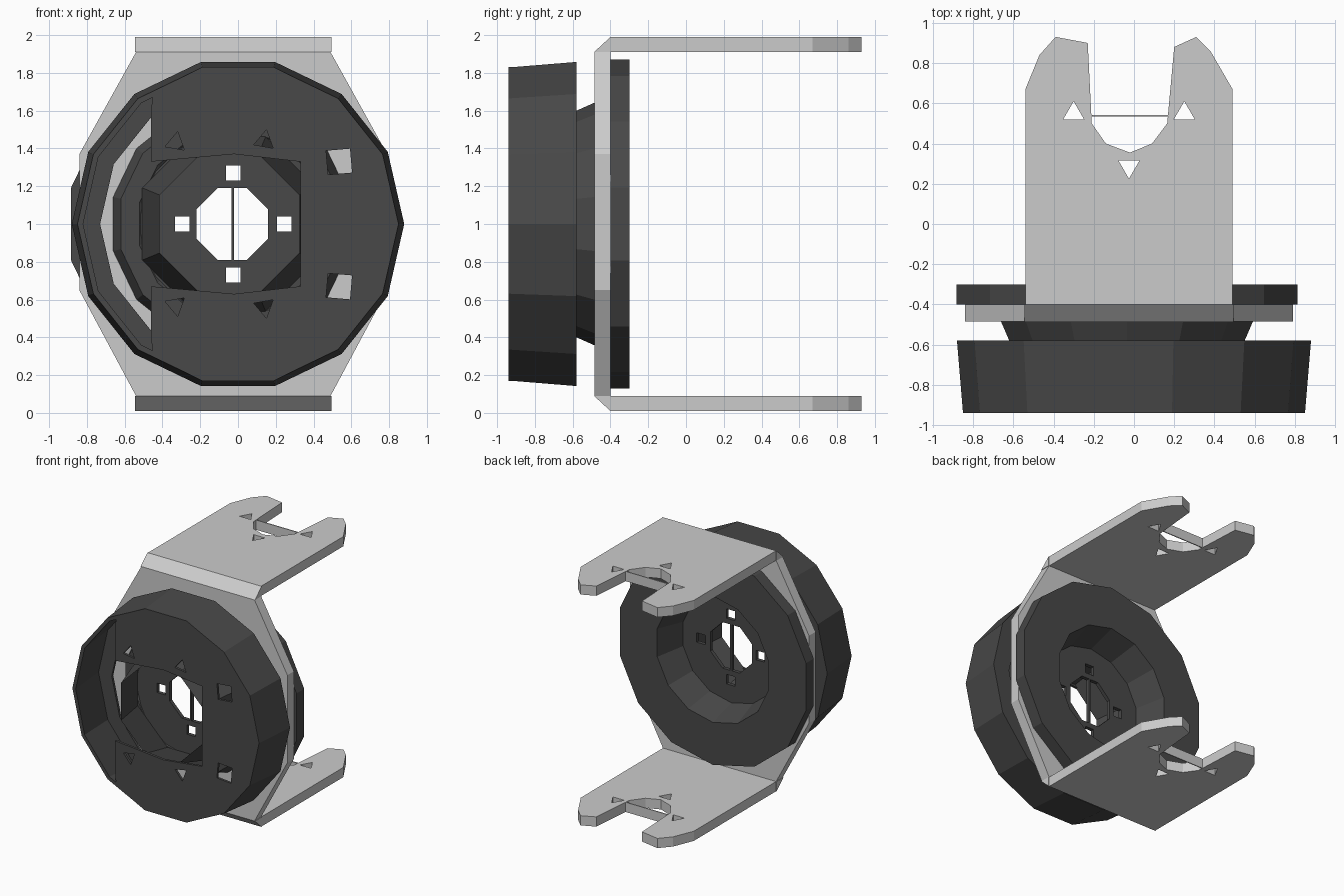
import bpy, bmesh
from math import sin, cos, pi, radians
from mathutils import Matrix

if "Cube" in bpy.data.objects:
    bpy.data.objects.remove(bpy.data.objects["Cube"])

dark = bpy.data.materials.new("dark_grey")
dark.diffuse_color = (0.065, 0.065, 0.065, 1)
dark.use_nodes = True
dark.node_tree.nodes["Principled BSDF"].inputs["Base Color"].default_value = dark.diffuse_color


def lathe(name, profile, sides, cx, mat=None, phase=0.0, closed=True):
    """Revolve (radius, y) points about a y-parallel axis at x=cx, z=1."""
    bm = bmesh.new()
    rings = []
    for r, y in profile:
        rings.append([bm.verts.new((cx + r * cos(2 * pi * (i + phase) / sides), y,
                                    1 + r * sin(2 * pi * (i + phase) / sides)))
                      for i in range(sides)])
    n = len(rings)
    for k in range(n if closed else n - 1):
        a, b = rings[k], rings[(k + 1) % n]
        for i in range(sides):
            j = (i + 1) % sides
            bm.faces.new((a[i], a[j], b[j], b[i]))
    bmesh.ops.recalc_face_normals(bm, faces=bm.faces[:])
    me = bpy.data.meshes.new(name)
    bm.to_mesh(me)
    bm.free()
    ob = bpy.data.objects.new(name, me)
    bpy.context.collection.objects.link(ob)
    if mat:
        me.materials.append(mat)
    return ob


def plate(name, loops, thick, matrix, mat=None):
    """Flat sheet from an outline and hole loops, extruded evenly both ways."""
    cu = bpy.data.curves.new(name, 'CURVE')
    cu.dimensions = '2D'
    cu.fill_mode = 'BOTH'
    cu.extrude = thick / 2
    for pts in loops:
        sp = cu.splines.new('POLY')
        sp.points.add(len(pts) - 1)
        for p, (x, y) in zip(sp.points, pts):
            p.co = (x, y, 0, 1)
        sp.use_cyclic_u = True
    ob = bpy.data.objects.new(name, cu)
    bpy.context.collection.objects.link(ob)
    ob.matrix_world = matrix
    if mat:
        cu.materials.append(mat)
    bpy.ops.object.select_all(action='DESELECT')
    ob.select_set(True)
    bpy.context.view_layer.objects.active = ob
    bpy.ops.object.convert(target='MESH')
    bpy.ops.object.shade_flat()
    return bpy.context.object


def ngon(x, y, r, n, turn=0.0):
    return [(x + r * cos(2 * pi * i / n + turn), y + r * sin(2 * pi * i / n + turn))
            for i in range(n)]


def box(name, lo, hi, mat=None):
    bm = bmesh.new()
    bmesh.ops.create_cube(bm, size=1)
    for v in bm.verts:
        v.co = [(l + h) / 2 + c * (h - l) for c, l, h in zip(v.co, lo, hi)]
    me = bpy.data.meshes.new(name)
    bm.to_mesh(me)
    bm.free()
    ob = bpy.data.objects.new(name, me)
    bpy.context.collection.objects.link(ob)
    if mat:
        me.materials.append(mat)


def upright(y):
    """Sheet standing in the xz plane at depth y."""
    return Matrix.Translation((0, y, 0)) @ Matrix.Rotation(radians(90), 4, 'X')


# bracket: forked arms at top and bottom, each with a chamfered front edge
arm = [(-0.54, -0.40), (0.49, -0.40), (0.49, 0.67), (0.38, 0.86), (0.31, 0.93),
       (0.2, 0.88), (0.165, 0.5), (0.09, 0.40), (-0.02, 0.355), (-0.14, 0.40),
       (-0.21, 0.50), (-0.23, 0.90), (-0.39, 0.93), (-0.47, 0.84), (-0.54, 0.67)]
arm_holes = [ngon(x, y, 0.06, 3, pi / 2) for x, y in ((-0.3, 0.55), (0.25, 0.55))]
arm_holes.append(ngon(-0.025, 0.285, 0.06, 3, -pi / 2))
across_x = Matrix(((0, 0, 1, -0.025), (1, 0, 0, 0), (0, 1, 0, 0), (0, 0, 0, 1)))
for side, z, z_in, z_out in (("upper", 1.95, 1.91, 1.99), ("lower", 0.05, 0.09, 0.01)):
    plate(side + "_arm", [arm] + arm_holes, 0.08, Matrix.Translation((0, 0, z)))
    plate(side + "_bend", [[(-0.487, z_in), (-0.40, z_out), (-0.40, z_in)]], 1.04, across_x)
    box(side + "_fork_strip", (-0.21, 0.535, z - 0.04), (0.17, 0.543, z + 0.04))

# bracket: octagonal back plate with a round opening
back = [(-0.54, 0.09), (0.49, 0.09), (0.79, 0.65), (0.79, 1.37),
        (0.49, 1.91), (-0.54, 1.91), (-0.84, 1.37), (-0.84, 0.65)]
plate("bracket_back", [back, ngon(-0.03, 1, 0.6, 12)], 0.085, upright(-0.443))

# rear flange, tapered neck and hollow cup around the central opening
lathe("rear_flange_and_neck",
      [(0.50, -0.58), (0.60, -0.58), (0.68, -0.40), (0.87, -0.40), (0.87, -0.30),
       (0.52, -0.30), (0.45, -0.54)], 14, -0.035, dark, 0.5)
screws = [ngon(-0.025 + 0.27 * cos(a), 1 + 0.27 * sin(a), 0.055, 4, a + pi / 4)
          for a in (0, pi / 2, pi, 3 * pi / 2)]
plate("cup_floor", [ngon(-0.03, 1, 0.50, 12), ngon(-0.03, 1, 0.205, 8, pi / 8)] + screws,
      0.03, upright(-0.56), dark)
box("centre_bar", (-0.035, -0.575, 0.79), (-0.02, -0.545, 1.21), dark)

# front drum: flared rim with a rear lip, and an inner tube
lathe("front_drum_rim", [(0.85, -0.94), (0.88, -0.58), (0.73, -0.58), (0.73, -0.60),
                         (0.85, -0.60), (0.82, -0.94)], 14, 0, dark, 0.0)
lathe("front_inner_tube", [(0.40, -0.93), (0.50, -0.58)], 8, -0.045, dark, 0.5, closed=False)

# front face: open on the left, with screw holes mirrored top and bottom
half = [(-0.46, 0.67), (-0.46, 0.40), (-0.45, 0.30), (-0.19, 0.17), (0.19, 0.17),
        (0.53, 0.34), (0.765, 0.63)]
hole = [(0.33, 0.67), (-0.02, 0.63)]
face = (half + [(0.85, 1.0)] + [(x, 2 - z) for x, z in reversed(half)]
        + [(x, 2 - z) for x, z in reversed(hole)] + hole)
face_holes = []
for x, z, r, n in ((-0.33, 0.57, 0.06, 3), (0.14, 0.56, 0.06, 3), (0.535, 0.67, 0.09, 4)):
    face_holes += [ngon(x, z, r, n, 0.7), ngon(x, 2 - z, r, n, -0.7)]
plate("front_face", [face] + face_holes, 0.02, upright(-0.93), dark)
